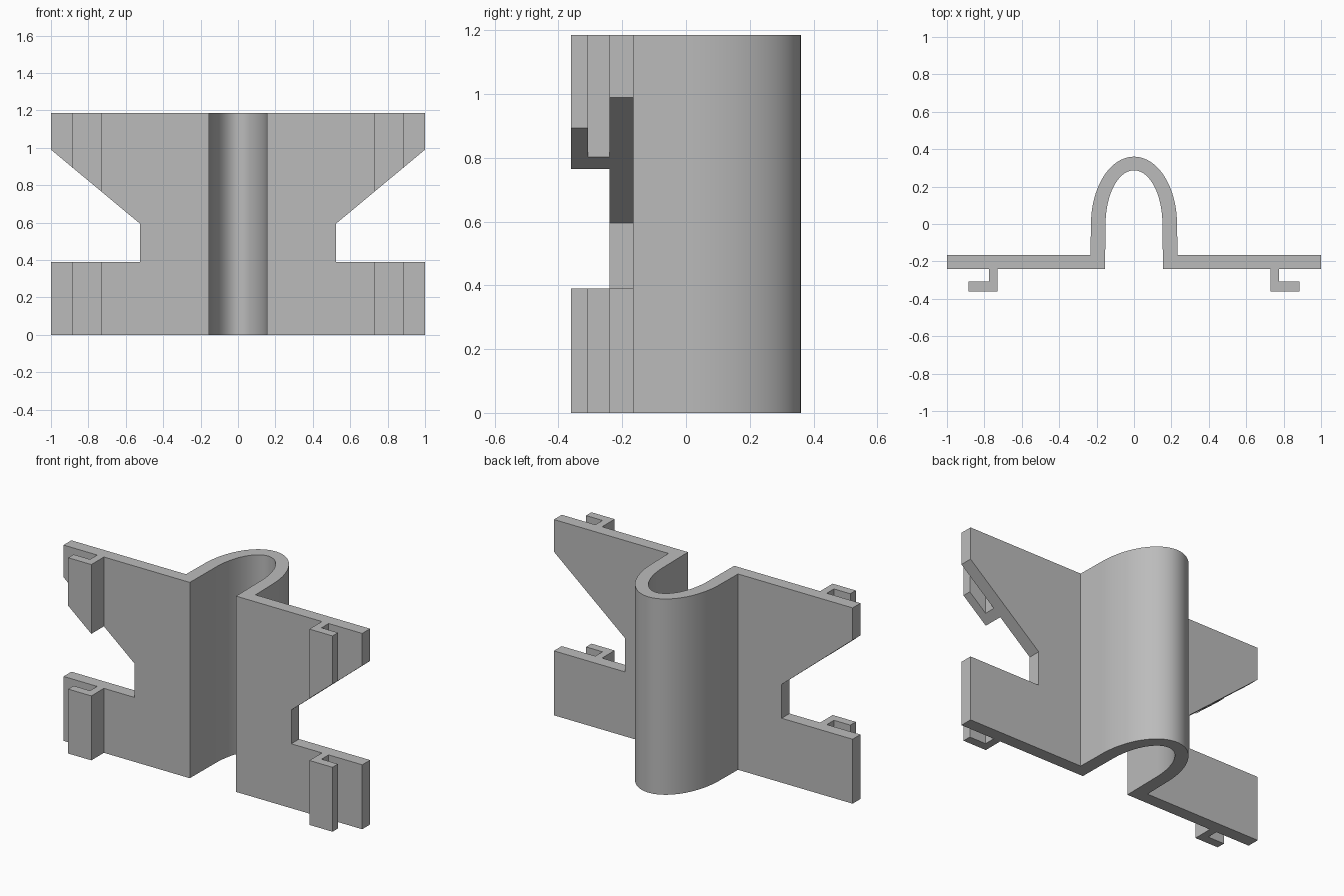
import bpy
import bmesh
from math import sin, cos, pi, radians

cube = bpy.data.objects.get("Cube")
if cube:
    bpy.data.objects.remove(cube, do_unlink=True)

HEIGHT = 1.185
ARC_STEPS = 24

grey = bpy.data.materials.new("plain grey")
grey.use_nodes = True
colour = (0.5, 0.5, 0.5, 1)
grey.diffuse_color = colour
grey.node_tree.nodes["Principled BSDF"].inputs["Base Color"].default_value = colour


def prism(name, points, offset):
    """Extrude a closed outline along an offset into a solid."""
    bm = bmesh.new()
    face = bm.faces.new([bm.verts.new(p) for p in points])
    side = bmesh.ops.extrude_face_region(bm, geom=[face])
    verts = [g for g in side["geom"] if isinstance(g, bmesh.types.BMVert)]
    bmesh.ops.translate(bm, verts=verts, vec=offset)
    bmesh.ops.recalc_face_normals(bm, faces=bm.faces)
    mesh = bpy.data.meshes.new(name)
    bm.to_mesh(mesh)
    bm.free()
    mesh.materials.append(grey)
    obj = bpy.data.objects.new(name, mesh)
    bpy.context.collection.objects.link(obj)
    return obj


def arch(rx, ry):
    """Quarter of the channel curve, from its crown down to the side."""
    angles = [pi / 2 * (1 - i / ARC_STEPS) for i in range(ARC_STEPS + 1)]
    return [(rx * cos(a), ry * sin(a)) for a in angles]


# Plan outline of the left half: outer arch, wing with hook, inner arch
outer = arch(0.23, 0.36)
wing = [(0.233, -0.165), (1, -0.165), (1, -0.24)]
hook = [(0.775, -0.24), (0.775, -0.308), (0.885, -0.308),
        (0.885, -0.36), (0.73, -0.36), (0.73, -0.24)]
inner = [(0.155, -0.24)] + arch(0.152, 0.287)[::-1]
half = outer + wing + hook + inner

# Mirror the half, sharing the crown points
mirrored = [(-x, y) for x, y in half[1:-1]][::-1]
outline = [(x, y, 0) for x, y in half + mirrored]
bracket = prism("channel_bracket", outline, (0, 0, HEIGHT))

# Side notches with a sloping upper edge, cut through wings and hooks
slope = (0.99 - 0.595) / (1 - 0.525)
for side in (1, -1):
    notch = [(0.525, 0.39), (1.2, 0.39), (1.2, 0.99 + 0.2 * slope), (0.525, 0.595)]
    cutter = prism("notch_cutter", [(side * x, -0.6, z) for x, z in notch], (0, 1.2, 0))
    cutter.hide_render = True
    cut = bracket.modifiers.new("notch", "BOOLEAN")
    cut.operation = "DIFFERENCE"
    cut.solver = "EXACT"
    cut.object = cutter
    bpy.context.view_layer.objects.active = bracket
    bpy.ops.object.modifier_apply(modifier=cut.name)
    bpy.data.objects.remove(cutter, do_unlink=True)

# Smooth curve, crisp edges
bpy.ops.object.select_all(action="DESELECT")
bracket.select_set(True)
bpy.context.view_layer.objects.active = bracket
bpy.ops.object.shade_smooth_by_angle(angle=radians(30))
